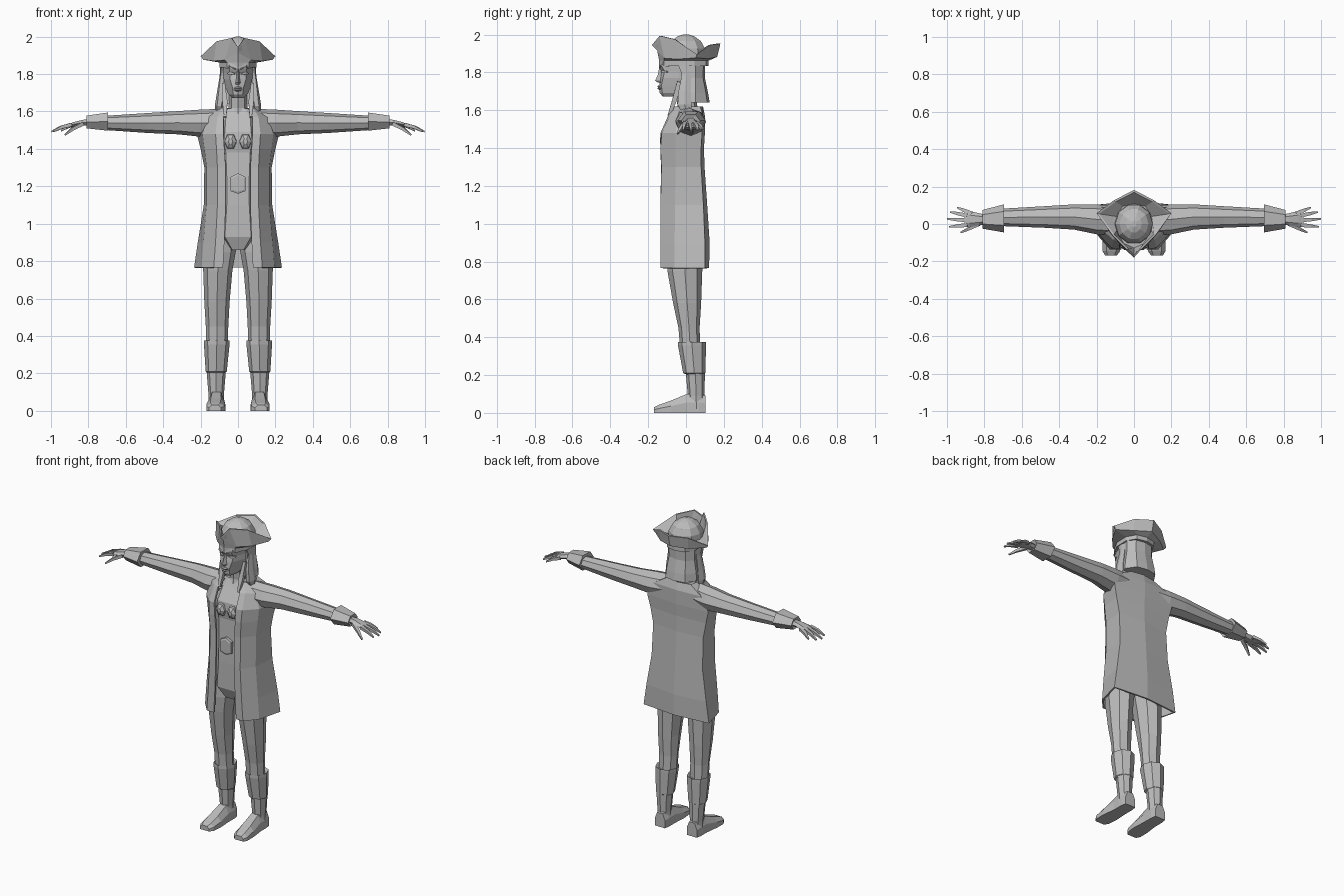
import bpy, bmesh, math
from mathutils import Vector

grey = bpy.data.materials.new("plain grey")
grey.diffuse_color = (0.5, 0.5, 0.5, 1)


def loft(name, rings, closed=True, caps=True, mirror=False, thick=0):
    """Skin a list of equal-length point rings with flat quads."""
    bm = bmesh.new()
    vs = [[bm.verts.new(p) for p in r] for r in rings]
    n = len(rings[0])
    for a, b in zip(vs, vs[1:]):
        for i in range(n if closed else n - 1):
            j = (i + 1) % n
            bm.faces.new((a[i], a[j], b[j], b[i]))
    if caps and closed:
        bm.faces.new(vs[0])
        bm.faces.new(vs[-1])
    bmesh.ops.recalc_face_normals(bm, faces=bm.faces)
    me = bpy.data.meshes.new(name)
    bm.to_mesh(me)
    bm.free()
    me.materials.append(grey)
    ob = bpy.data.objects.new(name, me)
    bpy.context.collection.objects.link(ob)
    if thick:
        m = ob.modifiers.new("thickness", 'SOLIDIFY')
        m.thickness = thick
        m.offset = -1
    if mirror:
        ob.modifiers.new("mirror", 'MIRROR')
    return ob


def sym(half, z=None):
    """Closed ring from a half outline running front centre to back centre."""
    h = [(p[0], p[1], p[2] if z is None else z) for p in half]
    return h + [(-x, y, w) for x, y, w in h[-2:0:-1]]


def oval(n, a0, a1, b0, b1):
    """n-sided polygon fitted inside a box."""
    return [((a0 + a1) / 2 + (a1 - a0) / 2 * math.cos(2 * math.pi * i / n),
             (b0 + b1) / 2 + (b1 - b0) / 2 * math.sin(2 * math.pi * i / n)) for i in range(n)]


def zring(z, x0, x1, y0, y1, n=8):
    return [(a, b, z) for a, b in oval(n, x0, x1, y0, y1)]


def xring(x, y0, y1, z0, z1, n=8):
    return [(x, a, b) for a, b in oval(n, y0, y1, z0, z1)]


def strand(name, path, mirror=True):
    """Tapered four-sided strand; path entries are (point, half width, half height)."""
    pts = [Vector(p[0]) for p in path]
    d = (pts[-1] - pts[0]).normalized()
    side = d.cross(Vector((0, 0, 1)) if abs(d.z) < 0.7 else Vector((0, 1, 0))).normalized()
    up = side.cross(d)
    rings = [[tuple(p + side * w * s + up * h * t) for s, t in ((1, 1), (-1, 1), (-1, -1), (1, -1))]
             for p, (_, w, h) in zip(pts, path)]
    return loft(name, rings, mirror=mirror)


# Torso: fitted shirt down to the pointed crotch, with bust and neckline
torso = []
for z, yf, xf, xs, yb in ((0.86, -0.085, 0.03, 0.06, 0.05), (0.93, -0.115, 0.07, 0.16, 0.085),
                          (1.1, -0.115, 0.06, 0.15, 0.085), (1.25, -0.11, 0.06, 0.145, 0.075),
                          (1.38, -0.105, 0.065, 0.15, 0.075), (1.44, -0.115, 0.075, 0.155, 0.08),
                          (1.49, -0.11, 0.07, 0.15, 0.085), (1.57, -0.06, 0.065, 0.12, 0.085),
                          (1.615, -0.035, 0.04, 0.08, 0.08)):
    torso.append(sym([(0, yf), (xf, yf), (xs, -0.02), (xs * 0.7, yb * 0.9), (0, yb)], z))
loft("torso", torso)
loft("bust", [[(0.04 + 0.035 * r * math.cos(i * math.pi / 3), y, 1.44 + 0.045 * r * math.sin(i * math.pi / 3))
               for i in range(6)] for y, r in ((-0.09, 1.1), (-0.125, 0.9), (-0.138, 0.35))], mirror=True)

# Belt buckle: hexagonal plate
loft("buckle", [[(x * s, y, 1.215 + z * s) for x, z in
                 ((0.04, 0.035), (0, 0.055), (-0.04, 0.035), (-0.04, -0.04), (0, -0.055), (0.04, -0.04))]
                for y, s in ((-0.105, 1), (-0.128, 1), (-0.132, 0.8))])

# Coat: open-fronted shell from hem to collar
coat = []
for z, xa, ya, xb, yb, xc, yc, xd, yd, ye in (
        (0.765, 0.08, -0.135, 0.13, -0.135, 0.195, -0.06, 0.235, 0.10, 0.122),
        (0.90, 0.073, -0.135, 0.12, -0.135, 0.185, -0.06, 0.215, 0.10, 0.125),
        (1.10, 0.066, -0.135, 0.11, -0.135, 0.168, -0.058, 0.183, 0.092, 0.112),
        (1.30, 0.066, -0.132, 0.11, -0.13, 0.168, -0.055, 0.18, 0.08, 0.098),
        (1.40, 0.073, -0.136, 0.115, -0.135, 0.18, -0.055, 0.20, 0.08, 0.095),
        (1.48, 0.078, -0.135, 0.12, -0.128, 0.19, -0.055, 0.22, 0.085, 0.10),
        (1.57, 0.078, -0.095, 0.11, -0.085, 0.16, -0.04, 0.17, 0.09, 0.10),
        (1.62, 0.06, -0.06, 0.08, -0.05, 0.105, 0.0, 0.085, 0.075, 0.09)):
    h = [(xa, ya, z), (xb, yb, z), (xc, yc, z), (xd, yd, z), (0, ye, z)]
    coat.append(h + [(-x, y, w) for x, y, w in h[-2::-1]])
loft("coat", coat, closed=False, thick=0.012)

# Sleeves, turned cuffs and palms
loft("sleeve", [xring(*r) for r in ((0.08, -0.06, 0.09, 1.47, 1.615), (0.2, -0.055, 0.105, 1.465, 1.61),
                                    (0.32, -0.03, 0.105, 1.478, 1.602), (0.48, -0.02, 0.095, 1.485, 1.592),
                                    (0.74, -0.01, 0.08, 1.503, 1.575))], mirror=True)
loft("cuff", [xring(x, *r, n=6) for x, r in
              ((0.76, (0.0, 0.06, 1.52, 1.56)), (0.70, (0.0, 0.07, 1.52, 1.56)), (0.695, (-0.045, 0.105, 1.49, 1.602)),
               (0.81, (-0.025, 0.075, 1.505, 1.583)), (0.80, (0.005, 0.05, 1.525, 1.56)))], mirror=True)
loft("palm", [xring(*r, n=6) for r in ((0.79, 0.0, 0.05, 1.522, 1.56), (0.83, -0.008, 0.058, 1.524, 1.558),
                                       (0.88, -0.018, 0.07, 1.517, 1.545), (0.905, -0.015, 0.068, 1.515, 1.535))],
     mirror=True)

# Fingers and thumb
for name, base, tip in (("little_finger", (0.865, 0.055, 1.532), (0.945, 0.088, 1.498)),
                        ("ring_finger", (0.89, 0.045, 1.53), (0.983, 0.064, 1.494)),
                        ("middle_finger", (0.89, 0.02, 1.53), (0.998, 0.027, 1.492)),
                        ("index_finger", (0.89, -0.005, 1.53), (0.987, -0.015, 1.494)),
                        ("thumb", (0.83, 0.0, 1.535), (0.925, -0.045, 1.475))):
    b, t = Vector(base), Vector(tip)
    mid = b.lerp(t, 0.55) + Vector((0, 0, 0.006))
    strand(name, [(b, 0.011, 0.01), (mid, 0.009, 0.008), (t, 0.004, 0.004)])

# Legs
loft("leg", [zring(*r) for r in ((0.95, 0.005, 0.18, -0.10, 0.09), (0.85, 0.012, 0.188, -0.105, 0.088),
                                 (0.75, 0.03, 0.186, -0.098, 0.086), (0.58, 0.045, 0.18, -0.068, 0.08),
                                 (0.45, 0.052, 0.172, -0.04, 0.072), (0.33, 0.055, 0.17, -0.03, 0.075))], mirror=True)

# Boots: flared cuff, shaft and wedge foot
loft("boot_cuff", [zring(*r) for r in ((0.36, 0.06, 0.165, -0.02, 0.08), (0.375, 0.045, 0.182, -0.042, 0.106),
                                       (0.355, 0.045, 0.182, -0.042, 0.106), (0.21, 0.06, 0.173, -0.015, 0.102),
                                       (0.2, 0.07, 0.16, 0.01, 0.09))], mirror=True)
loft("boot_shaft", [zring(*r) for r in ((0.24, 0.066, 0.168, -0.005, 0.1), (0.2, 0.066, 0.167, 0.0, 0.1),
                                        (0.09, 0.075, 0.158, 0.01, 0.097), (0.02, 0.075, 0.158, 0.01, 0.1))],
     mirror=True)
loft("foot", [[(0.115 - w + s, y, 0), (0.115 + w + s, y, 0), (0.115 + w + s, y, h * 0.55),
               (0.115 + w * 0.55 + s, y, h), (0.115 - w * 0.55 + s, y, h), (0.115 - w + s, y, h * 0.55)]
              for y, w, h, s in ((-0.168, 0.032, 0.03, 0.008), (-0.145, 0.047, 0.042, 0.006), (-0.08, 0.05, 0.065, 0.003),
                                 (0.005, 0.042, 0.1, 0), (0.07, 0.042, 0.1, 0), (0.104, 0.036, 0.09, 0))], mirror=True)

# Neck and head
loft("neck", [zring(*r) for r in ((1.54, -0.075, 0.075, -0.06, 0.07), (1.62, -0.05, 0.05, -0.045, 0.06),
                                  (1.72, -0.048, 0.048, -0.055, 0.05))])
head = []
for z, yf, xf, ym, xs, ys in ((1.672, -0.122, 0.016, -0.112, 0.03, -0.07), (1.692, -0.14, 0.025, -0.125, 0.052, -0.06),
                              (1.73, -0.14, 0.03, -0.13, 0.068, -0.045), (1.77, -0.138, 0.042, -0.122, 0.076, -0.04),
                              (1.805, -0.132, 0.045, -0.113, 0.078, -0.035), (1.83, -0.143, 0.045, -0.127, 0.08, -0.03),
                              (1.88, -0.135, 0.05, -0.115, 0.085, -0.01)):
    head.append(sym([(0, yf), (xf, ym), (xs, ys), (xs, 0.03), (xs * 0.6, 0.08), (0, 0.09)], z))
loft("head", head)

# Face: nose, lips, eyes, brows and ears
loft("nose", [[(w, -0.125, z), (-w, -0.125, z), (0, y, z + 0.004)] for z, w, y in
              ((1.742, 0.017, -0.148), (1.752, 0.018, -0.163), (1.785, 0.011, -0.148), (1.825, 0.01, -0.141))])
loft("lips", [sym([(0, -0.143 - d), (w, -0.134 - d * 0.5), (w, -0.125), (0, -0.12)], z) for z, w, d in
              ((1.708, 0.01, 0), (1.715, 0.022, 0.009), (1.72, 0.024, 0.003), (1.726, 0.021, 0.009), (1.734, 0.008, 0))])
strand("eye", [((0.018, -0.128, 1.802), 0.006, 0.003), ((0.036, -0.121, 1.804), 0.007, 0.008),
               ((0.056, -0.098, 1.803), 0.006, 0.002)])
strand("eyebrow", [((0.014, -0.14, 1.828), 0.005, 0.003), ((0.042, -0.13, 1.836), 0.005, 0.004),
                   ((0.064, -0.092, 1.832), 0.004, 0.002)])
strand("ear", [((0.08, -0.012, 1.82), 0.01, 0.016), ((0.082, -0.02, 1.75), 0.005, 0.007)])

# Hair: back mass and hanging side locks
loft("hair", [sym([(0, -0.005), (xs * 0.9, y0), (xs, 0.05), (xs * 0.62, yb * 0.9), (0, yb)], z) for z, xs, y0, yb in
              ((1.64, 0.112, 0.0, 0.125), (1.69, 0.108, 0.005, 0.117), (1.77, 0.096, 0.005, 0.1),
               (1.88, 0.095, -0.02, 0.103))])
loft("side_lock", [zring(*r, n=6) for r in ((1.87, 0.068, 0.093, -0.06, 0.03), (1.79, 0.078, 0.098, -0.025, 0.03),
                                            (1.70, 0.075, 0.113, -0.045, 0.03), (1.63, 0.075, 0.124, -0.05, 0.035),
                                            (1.595, 0.085, 0.12, -0.03, 0.03))], mirror=True)
strand("front_lock", [((0.078, -0.035, 1.75), 0.008, 0.012), ((0.07, -0.062, 1.65), 0.014, 0.012),
                      ((0.068, -0.09, 1.57), 0.006, 0.008)])

# Three-cornered hat: band, folded-up brim and faceted crown
band = [(0, -0.142), (0.058, -0.115), (0.098, -0.04), (0.1, 0.045), (0.065, 0.105), (0, 0.12)]
fold = [(0, -0.152, 1.915), (0.07, -0.115, 1.875), (0.13, -0.045, 1.87), (0.185, 0.052, 1.877),
        (0.1, 0.12, 1.872), (0, 0.165, 1.882)]
rim = [(0, -0.18, 1.945), (0.035, -0.14, 1.993), (0.115, -0.06, 1.975), (0.2, 0.058, 1.895),
       (0.105, 0.128, 1.945), (0, 0.182, 1.953)]
inner_rim = [(x * 0.93, y * 0.93, z) for x, y, z in rim]
inner = [(x * 0.95, y * 0.9, 1.89) for x, y in band]
loft("hat_brim", [sym(band, 1.835), sym(band, 1.862), sym(fold), sym(rim), sym(inner_rim), sym(inner)])
loft("hat_crown", [zring(z, -r, r, -r - 0.005, r + 0.005, n=10) for z, r in
                   ((1.87, 0.105), (1.925, 0.1), (1.965, 0.078), (1.99, 0.042), (2.0, 0.012))])
